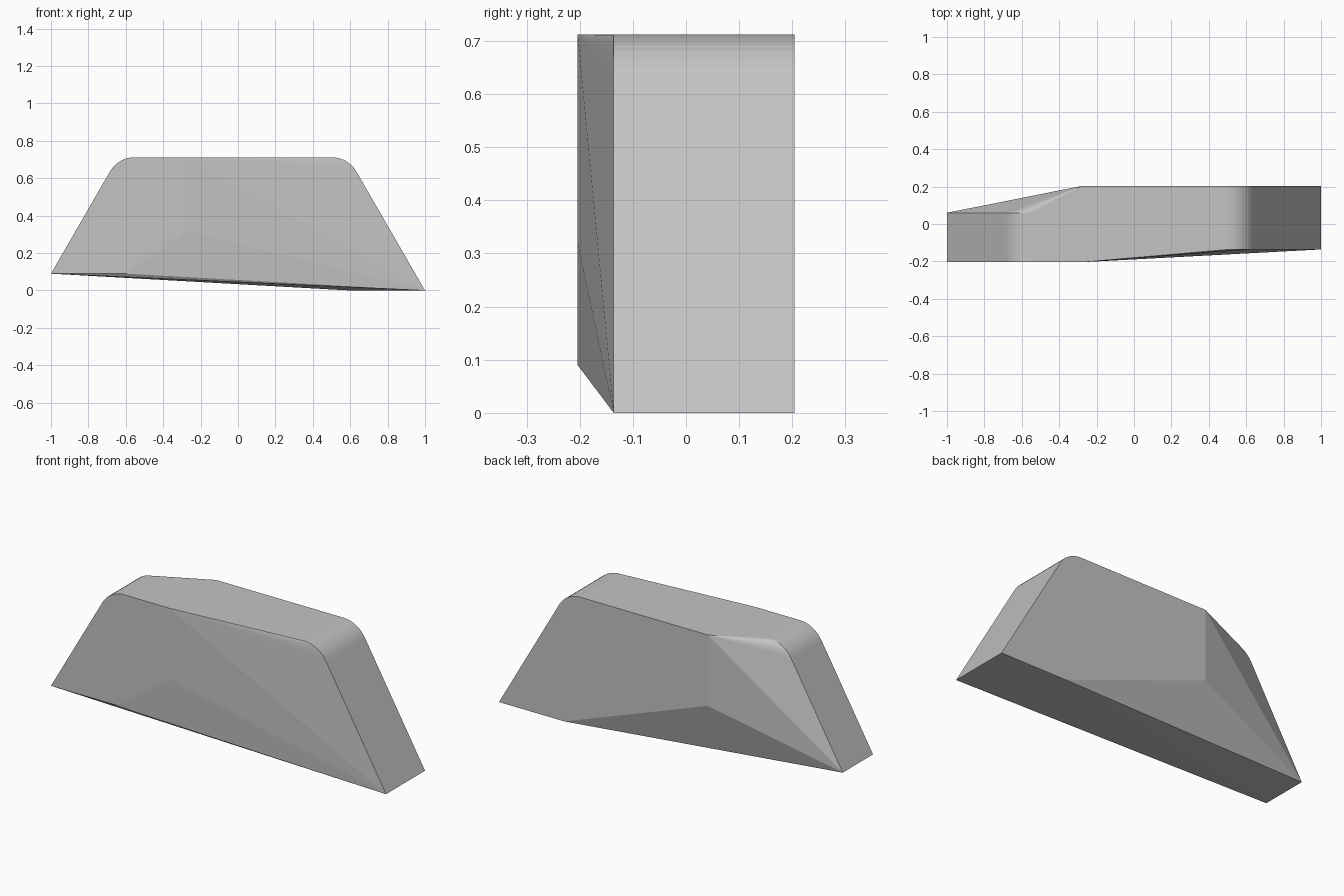
import bpy, bmesh, math
from mathutils import Vector

if "Cube" in bpy.data.objects:
    bpy.data.objects.remove(bpy.data.objects["Cube"], do_unlink=True)

TOP = 0.712      # height of the flat top
HALF = 0.204     # half thickness
RIDGE = -0.276   # where the faces begin to taper
RADIUS = 0.15    # rounding of the upper corners


def rounded_end(foot, side, steps=8):
    """Profile of one sloped end: the foot, then the rounded upper corner."""
    slope = math.radians(60)
    corner_x = foot[0] - side * (TOP - foot[1]) / math.tan(slope)
    centre = (corner_x - side * RADIUS * math.tan(slope / 2), TOP - RADIUS)
    points = [foot]
    for i in range(steps + 1):
        a = slope * i / steps
        points.append((centre[0] + side * RADIUS * math.sin(a),
                       centre[1] + RADIUS * math.cos(a)))
    return points


# Sloped ends, each spanning its own range of depth
points = []
for foot, side, front, back in (((-1, 0.09), -1, -HALF, 0.06),
                                ((1, 0), 1, -0.136, HALF)):
    for x, z in rounded_end(foot, side):
        points += [(x, front, z), (x, back, z)]

# Ridge corners of the front and back, and the feet of their lower bevels
for y in (-HALF, HALF):
    points += [(RIDGE, y, TOP), (RIDGE, y, 0.32)]
points += [(-0.6, -HALF, 0.09), (0.6, HALF, 0)]

# Solid faceted body
bm = bmesh.new()
for p in points:
    bm.verts.new(Vector(p))
hull = bmesh.ops.convex_hull(bm, input=bm.verts)
loose = [v for v in bm.verts if not v.link_faces]
bmesh.ops.delete(bm, geom=loose, context='VERTS')
bmesh.ops.dissolve_limit(bm, angle_limit=math.radians(0.2),
                         verts=bm.verts, edges=bm.edges)
bmesh.ops.recalc_face_normals(bm, faces=bm.faces)

mesh = bpy.data.meshes.new("faceted_block")
bm.to_mesh(mesh)
bm.free()
body = bpy.data.objects.new("faceted_block", mesh)
bpy.context.collection.objects.link(body)

# Plain grey
grey = bpy.data.materials.new("plain_grey")
grey.use_nodes = True
colour = (0.55, 0.55, 0.55, 1)
grey.diffuse_color = colour
grey.node_tree.nodes["Principled BSDF"].inputs["Base Color"].default_value = colour
mesh.materials.append(grey)
